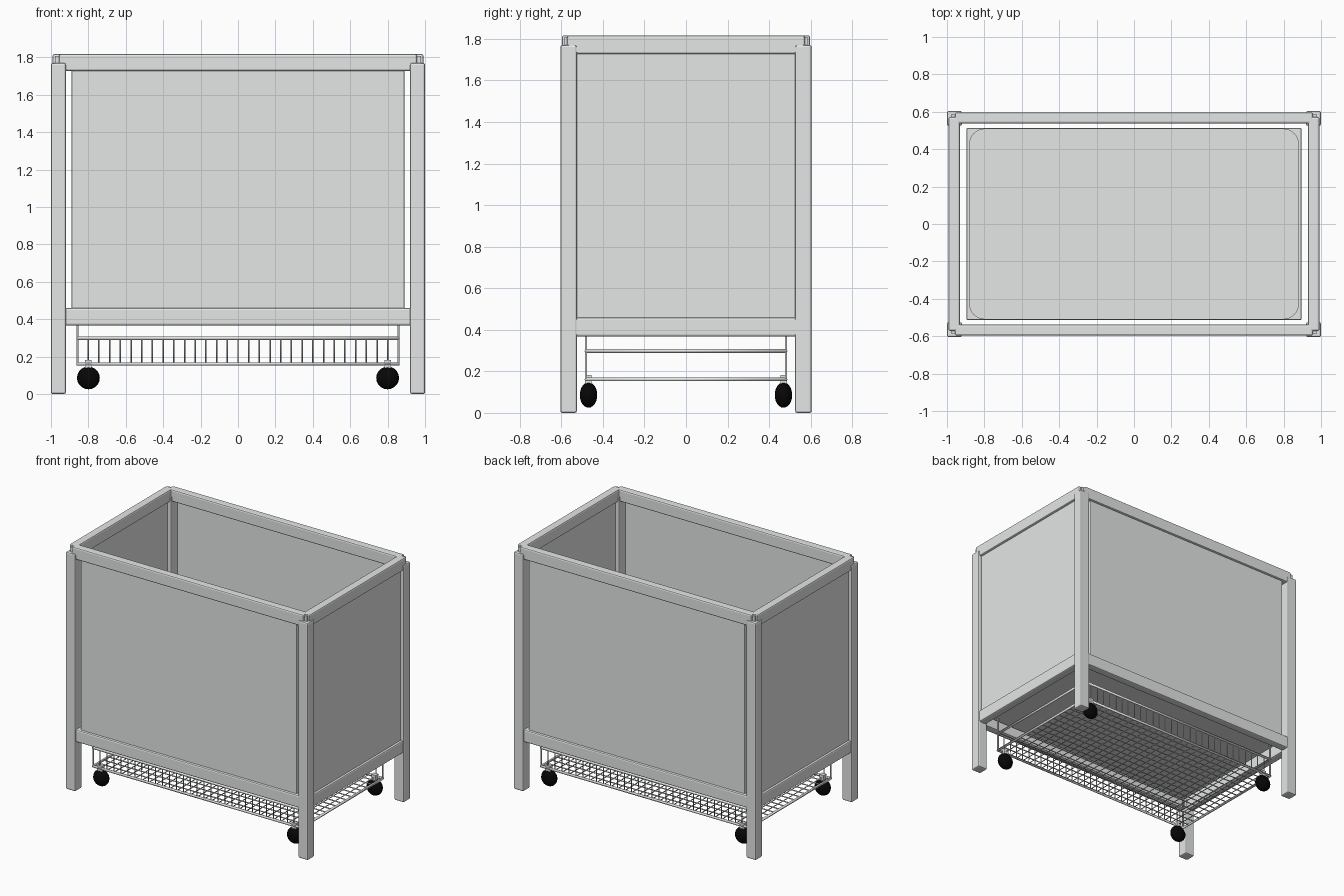
import bpy
import bmesh
from mathutils import Matrix

cube = bpy.data.objects.get("Cube")
if cube:
    bpy.data.objects.remove(cube, do_unlink=True)


def make_material(name, colour):
    mat = bpy.data.materials.new(name)
    mat.use_nodes = True
    mat.diffuse_color = colour
    mat.node_tree.nodes["Principled BSDF"].inputs["Base Color"].default_value = colour
    return mat


GREY = make_material("light grey", (0.78, 0.80, 0.79, 1))
BLACK = make_material("black rubber", (0.002, 0.002, 0.002, 1))


def add_object(name, data, mat):
    data.materials.append(mat)
    obj = bpy.data.objects.new(name, data)
    bpy.context.collection.objects.link(obj)
    return obj


def box(name, x, y, z, bevel=0.0, mat=GREY):
    """Box from (min, max) ranges, with optional rounded edges."""
    bm = bmesh.new()
    bmesh.ops.create_cube(bm, size=1)
    for v in bm.verts:
        v.co = [r[0] if c < 0 else r[1] for c, r in zip(v.co, (x, y, z))]
    if bevel:
        bmesh.ops.bevel(bm, geom=bm.edges[:], offset=bevel, segments=2,
                        profile=0.5, affect='EDGES')
    mesh = bpy.data.meshes.new(name)
    bm.to_mesh(mesh)
    bm.free()
    return add_object(name, mesh, mat)


def span(side, near, far):
    return sorted((side * near, side * far))


def wires(name, paths, radius):
    """One curve object holding many round wires."""
    curve = bpy.data.curves.new(name, 'CURVE')
    curve.dimensions = '3D'
    curve.bevel_depth = radius
    curve.bevel_resolution = 1
    curve.use_fill_caps = True
    for closed, points in paths:
        spline = curve.splines.new('POLY')
        spline.points.add(len(points) - 1)
        spline.use_cyclic_u = closed
        for p, co in zip(spline.points, points):
            p.co = (*co, 1)
    return add_object(name, curve, GREY)


# Frame: rails and panels on the four sides
TOP, BOTTOM, PANEL = (1.727, 1.817), (0.367, 0.46), (0.45, 1.74)
for s, label in ((-1, "front"), (1, "back")):
    box(label + "_top_rail", (-0.957, 0.957), span(s, 0.537, 0.597), TOP, 0.01)
    box(label + "_bottom_rail", (-0.94, 0.94), span(s, 0.537, 0.597), BOTTOM, 0.01)
    box(label + "_panel", (-0.89, 0.89), span(s, 0.556, 0.58), PANEL, 0.004)
for s, label in ((-1, "right"), (1, "left")):
    box(label + "_top_rail", span(s, 0.93, 0.992), (-0.572, 0.572), TOP, 0.01)
    box(label + "_bottom_rail", span(s, 0.93, 0.992), (-0.545, 0.545), BOTTOM, 0.01)
    box(label + "_panel", span(s, 0.951, 0.975), (-0.53, 0.53), PANEL, 0.004)

# Legs, casters and rail corner blocks
for sx, xn in ((-1, "right"), (1, "left")):
    for sy, yn in ((-1, "front"), (1, "back")):
        label = yn + "_" + xn
        box(label + "_leg", span(sx, 0.92, 1.0), span(sy, 0.525, 0.605), (0, 1.77), 0.01)
        box(label + "_corner_block", span(sx, 0.94, 0.978), span(sy, 0.545, 0.585), (1.73, 1.808))
        box(label + "_caster_mount", span(sx, 0.782, 0.818), span(sy, 0.454, 0.486), (0.13, 0.182))
        mesh = bpy.data.meshes.new(label + "_wheel")
        bm = bmesh.new()
        bmesh.ops.create_uvsphere(bm, u_segments=20, v_segments=12, radius=1,
                                  matrix=Matrix.Diagonal((0.061, 0.061, 0.042, 1)))
        bmesh.ops.rotate(bm, verts=bm.verts, matrix=Matrix.Rotation(1.5708, 3, 'X'))
        bmesh.ops.translate(bm, verts=bm.verts, vec=(sx * 0.8, sy * 0.469, 0.086))
        for f in bm.faces:
            f.smooth = True
        bm.to_mesh(mesh)
        bm.free()
        add_object(label + "_wheel", mesh, BLACK)

# Bed base and mattress with rounded corners
box("bed_base", (-0.895, 0.895), (-0.513, 0.513), (0.42, 0.46), 0.004)
mattress = box("mattress", (-0.882, 0.882), (-0.51, 0.51), (0.46, 0.62))
bm = bmesh.new()
bm.from_mesh(mattress.data)
upright = [e for e in bm.edges if abs(e.verts[0].co.z - e.verts[1].co.z) > 0.01]
bmesh.ops.bevel(bm, geom=upright, offset=0.085, segments=8, profile=0.5, affect='EDGES')
bm.to_mesh(mattress.data)
bm.free()

# Wire basket: rims, hanging posts, bent cross wires and long wires
BX, BY, LOW, HIGH = 0.858, 0.481, 0.161, 0.298
CORNERS = [(-BX, -BY), (BX, -BY), (BX, BY), (-BX, BY)]
frame = [(True, [(x, y, z) for x, y in CORNERS]) for z in (LOW, HIGH)]
wires("basket_rims", frame, 0.01)
wires("basket_posts", [(False, [(x, y, LOW), (x, y, 0.43)]) for x, y in CORNERS], 0.006)

cross = []
for i in range(1, 30):
    x = -BX + 2 * BX * i / 30
    cross.append((False, [(x, -BY, HIGH), (x, -BY, LOW), (x, BY, LOW), (x, BY, HIGH)]))
wires("basket_cross_wires", cross, 0.004)

lengthwise = []
for i in range(1, 16):
    y = -BY + 2 * BY * i / 16
    lengthwise.append((False, [(-BX, y, LOW), (BX, y, LOW)]))
wires("basket_long_wires", lengthwise, 0.004)
